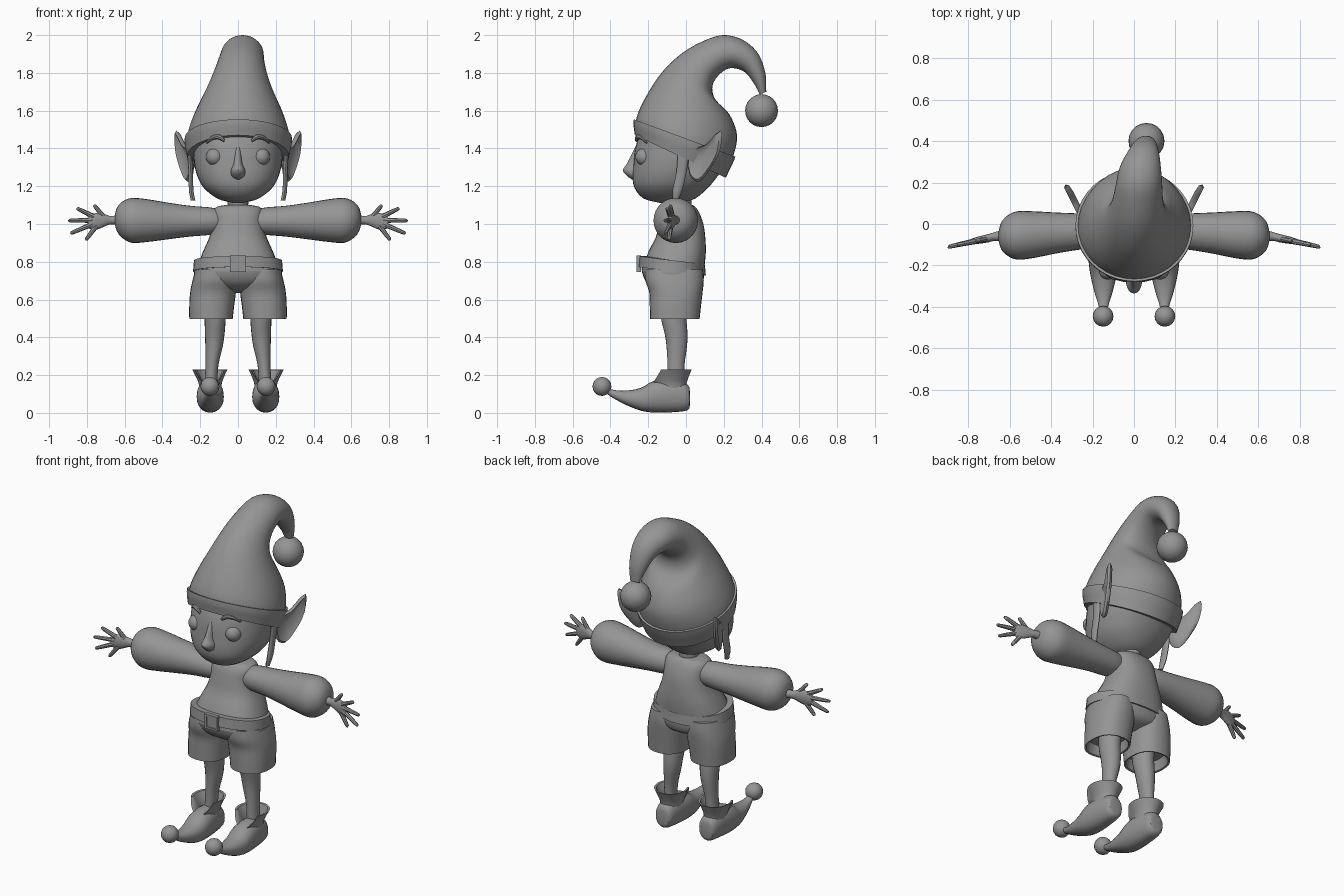
import bpy, bmesh, math
from mathutils import Vector as V

mat = bpy.data.materials.new("plain grey")
mat.diffuse_color = (0.3, 0.3, 0.3, 1)


def finish(name, bm, angle=40):
    bmesh.ops.recalc_face_normals(bm, faces=bm.faces)
    me = bpy.data.meshes.new(name)
    bm.to_mesh(me)
    bm.free()
    me.materials.append(mat)
    ob = bpy.data.objects.new(name, me)
    bpy.context.collection.objects.link(ob)
    bpy.ops.object.select_all(action='DESELECT')
    ob.select_set(True)
    bpy.context.view_layer.objects.active = ob
    bpy.ops.object.shade_smooth_by_angle(angle=math.radians(angle))
    return ob


def refine(rows, k):
    """Catmull-Rom interpolation of number rows."""
    rows = [V(r) for r in rows]
    out = []
    for i in range(len(rows) - 1):
        a, b = rows[i], rows[i + 1]
        p = rows[i - 1] if i else a * 2 - b
        q = rows[i + 2] if i + 2 < len(rows) else b * 2 - a
        for j in range(k):
            t = j / k
            out.append(0.5 * (2 * a + (b - p) * t + (2 * p - 5 * a + 4 * b - q) * t * t
                              + (3 * a - p - 3 * b + q) * t ** 3))
    return out + [rows[-1]]


def loft(name, rings, n=28, power=2.0, shape=None, close=False, caps=True):
    """Skin over rings given as (centre, u axis, v axis)."""
    bm = bmesh.new()
    loops = []
    for c, u, v in rings:
        ring = []
        for i in range(n):
            a = 2 * math.pi * i / n
            ca, sa = math.cos(a), math.sin(a)
            p = c + u * math.copysign(abs(ca) ** (2 / power), ca) \
                + v * math.copysign(abs(sa) ** (2 / power), sa)
            ring.append(bm.verts.new(shape(p, ca, sa) if shape else p))
        loops.append(ring)
    pairs = list(zip(loops, loops[1:]))
    if close:
        pairs.append((loops[-1], loops[0]))
    for a, b in pairs:
        for i in range(n):
            bm.faces.new((a[i], a[(i + 1) % n], b[(i + 1) % n], b[i]))
    if caps and not close:
        bm.faces.new(loops[0])
        bm.faces.new(loops[-1])
    return finish(name, bm)


def level(rows, k=3, s=1):
    """Rows of z, front y, back y, half width, centre x -> level rings."""
    return [(V((s * r[4], (r[1] + r[2]) / 2, r[0])), V((r[3], 0, 0)), V((0, (r[2] - r[1]) / 2, 0)))
            for r in refine(rows, k)]


def ball(name, c, size, seg=20):
    bm = bmesh.new()
    bmesh.ops.create_uvsphere(bm, u_segments=seg, v_segments=seg // 2 + 2, radius=1)
    for v in bm.verts:
        v.co = V(c) + V([a * b for a, b in zip(v.co, size)])
    return finish(name, bm)


def tube(name, rows, n=10, k=3, flat=V((1, 1, 1))):
    """Round tube through rows of x, y, z, radius."""
    pts = refine(rows, k)
    rings = []
    for i, p in enumerate(pts):
        d = (pts[min(i + 1, len(pts) - 1)] - pts[max(i - 1, 0)]).to_3d().normalized()
        ref = V((0, 1, 0)) if abs(d.y) < 0.9 else V((1, 0, 0))
        u = d.cross(ref).normalized()
        rings.append((p.to_3d(), u * p[3] * flat.x, d.cross(u) * p[3] * flat.y))
    return loft(name, rings, n)


# Head and neck
loft("head", level([(1.112, -.14, -.02, .03, 0), (1.135, -.225, .05, .11, 0), (1.19, -.272, .115, .18, 0),
                    (1.25, -.283, .165, .214, 0), (1.32, -.278, .215, .232, 0), (1.40, -.268, .238, .235, 0),
                    (1.48, -.24, .225, .228, 0), (1.56, -.16, .18, .17, 0)]), 36, 2.25)
loft("neck", level([(1.03, -.09, .04, .065, 0), (1.08, -.085, .03, .055, 0), (1.16, -.09, .03, .055, 0)]))

# Nose, a soft wedge widening to the tip
loft("nose", level([(1.235, -.285, -.22, .015, 0), (1.255, -.312, -.22, .036, 0), (1.285, -.335, -.22, .038, 0),
                    (1.32, -.312, -.22, .024, 0), (1.37, -.288, -.22, .018, 0), (1.42, -.262, -.22, .012, 0)]), 16)

# Hat: rows of front y, front z, back y, back z, half width, centre x
hat = [(-.26, 1.465, .20, 1.25, .258, 0), (-.265, 1.55, .25, 1.36, .272, .002), (-.22, 1.66, .27, 1.47, .24, .004),
       (-.13, 1.80, .23, 1.58, .18, .007), (-.02, 1.905, .155, 1.66, .142, .012), (.1, 1.972, .14, 1.73, .122, .018),
       (.2, 2.0, .175, 1.79, .112, .024), (.3, 1.975, .235, 1.825, .10, .03), (.38, 1.905, .31, 1.805, .075, .045),
       (.42, 1.80, .365, 1.735, .05, .055), (.425, 1.70, .39, 1.685, .03, .06)]


def hat_ring(r, grow=0.0):
    f, b = V((r[5], r[0], r[1])), V((r[5], r[2], r[3]))
    h = (b - f) / 2
    return (f + b) / 2, V((r[4] + grow, 0, 0)), h + h.normalized() * grow


rows = refine(hat, 5)
loft("hat", [hat_ring(r) for r in rows], 36)
band = rows[:6]
loft("hat_band", [hat_ring(r, .012) for r in band] + [hat_ring(r, -.02) for r in (band[-1], band[0])], 40, close=True)
ball("hat_pompom", (.06, .40, 1.60), (.087,) * 3)

# Torso and belt
loft("torso", level([(.75, -.235, .095, .225, 0), (.85, -.20, .105, .187, 0), (.93, -.16, .102, .152, 0),
                     (1.0, -.142, .092, .136, 0), (1.06, -.125, .07, .135, 0), (1.09, -.105, .05, .115, 0),
                     (1.10, -.085, .035, .07, 0)]), 32, 2.4)
tilt = lambda p, ca, sa: p + V((0, 0, -.022 * sa))
loft("belt", [(V((0, -.073, z)), V((a, 0, 0)), V((0, a - .06, 0))) for z, a in
              ((.75, .238), (.808, .233), (.808, .20), (.75, .20))], 36, 2.2, tilt, close=True)
bm = bmesh.new()
for x, z, w, h in ((-.036, .79, .006, .044), (.036, .79, .006, .044), (0, .828, .03, .006), (0, .752, .03, .006),
                   (0, .79, .03, .032)):
    cube = bmesh.ops.create_cube(bm, size=2)["verts"]
    for v in cube:
        v.co = V((x + v.co.x * w, -.25 + v.co.y * (.012 if w < .02 or h < .02 else .006), z + v.co.z * h))
finish("belt_buckle", bm, 30)

# Shorts: hips with a rounded seat, then two open legs
loft("shorts_hips", level([(.635, -.10, .0, .04, 0), (.66, -.17, .07, .14, 0), (.70, -.215, .092, .222, 0),
                           (.76, -.235, .096, .232, 0), (.79, -.22, .09, .21, 0)]), 32, 2.3)

for s, side in ((1, "left"), (-1, "right")):
    loft("shorts_leg_" + side, level([(.76, -.215, .09, .10, .125), (.70, -.215, .094, .115, .126),
                                      (.64, -.195, .088, .121, .132), (.57, -.192, .08, .119, .139),
                                      (.497, -.19, .072, .115, .143)], 3, s)
         + level([(.5, -.18, .062, .105, .143), (.56, -.17, .05, .095, .14)], 1, s), 28, 2.3)
    loft("leg_" + side, level([(.62, -.14, .01, .06, .12), (.5, -.132, .003, .056, .121),
                               (.42, -.113, .008, .052, .123), (.35, -.103, .005, .046, .127),
                               (.25, -.098, -.008, .034, .138), (.12, -.10, -.01, .034, .145)], 3, s), 20)

    # Pointed shoe with a curled toe: rows of y, sole z, top z, half width
    foot = refine([(.022, .05, .10, .025), (.008, .014, .15, .052), (-.08, .003, .18, .066), (-.17, .002, .17, .072),
                   (-.24, .012, .132, .064), (-.32, .043, .118, .046), (-.385, .078, .122, .026),
                   (-.43, .108, .142, .015)], 3)
    loft("shoe_" + side, [(V((s * .147, r[0], (r[1] + r[2]) / 2)), V((r[3], 0, 0)), V((0, 0, (r[2] - r[1]) / 2)))
                          for r in foot], 20, 2.2)
    notch = lambda p, ca, sa: p - V((0, 0, max(0, -sa - .55) * .16 * max(0, (p.z - .12) / .1)))
    loft("shoe_cuff_" + side, level([(.10, -.15, .004, .058, .147), (.15, -.158, .002, .060, .147),
                                     (.19, -.168, .014, .074, .148), (.23, -.178, .03, .094, .149)], 3, s)
         + level([(.228, -.165, .018, .082, .149), (.17, -.14, -.002, .05, .147), (.13, -.13, -.01, .04, .147)], 2, s),
         32, 2, notch)
    ball("shoe_pompom_" + side, (s * .149, -.445, .14), (.05,) * 3, 16)

    # Puffed sleeve: rows of x, centre z, half height, centre y, half depth
    sleeve = refine([(.09, 1.015, .06, -.035, .065), (.15, 1.015, .073, -.035, .078), (.25, 1.015, .081, -.036, .086),
                     (.37, 1.016, .097, -.043, .098), (.48, 1.018, .113, -.051, .112), (.56, 1.019, .119, -.055, .117),
                     (.61, 1.022, .098, -.056, .097), (.64, 1.024, .065, -.057, .065), (.652, 1.024, .025, -.058, .025)], 3)
    loft("sleeve_" + side, [(V((s * r[0], r[3], r[1])), V((0, r[4], 0)), V((0, 0, r[2]))) for r in sleeve], 28)

    # Hand: flat palm and five spread fingers
    palm = refine([(.62, -.055, 1.022, .03, .03), (.67, -.06, 1.02, .022, .021), (.70, -.068, 1.02, .03, .02),
                   (.745, -.077, 1.015, .044, .018), (.785, -.085, 1.01, .036, .013), (.795, -.087, 1.01, .02, .008)], 3)
    loft("palm_" + side, [(V((s * r[0], r[1], r[2])), V((0, r[4], 0)), V((0, 0, r[3]))) for r in palm], 16)
    for name, x0, z0, x1, z1 in (("thumb", .705, 1.03, .762, 1.1), ("index_finger", .765, 1.04, .852, 1.083),
                                 ("middle_finger", .77, 1.02, .897, 1.018), ("ring_finger", .77, 1.0, .886, .95),
                                 ("little_finger", .75, .99, .806, .915)):
        y0, y1 = -.07 - .2 * (x0 - .7), -.07 - .2 * (x1 - .7)
        tube(name + "_" + side, [(s * x0, y0, z0, .014), (s * (x0 + x1) / 2, (y0 + y1) / 2, (z0 + z1) / 2, .012),
                                 (s * (.06 * x0 + .94 * x1), y1, .06 * z0 + .94 * z1, .0095),
                                 (s * x1, y1, z1, .004)], 8, 2)

    # Eye and brow
    ball("eye_" + side, (s * .124, -.222, 1.355), (.046, .046, .046))
    tube("eyebrow_" + side, [(s * .072, -.262, 1.44, .007), (s * .10, -.255, 1.461, .013),
                             (s * .135, -.232, 1.457, .012), (s * .165, -.208, 1.43, .005)], 8)

    # Leaf-shaped ear swept back and out, hollowed on the outer face
    edge = refine([(.01, 1.36), (.05, 1.40), (.11, 1.425), (.185, 1.495), (.18, 1.39), (.135, 1.30),
                   (.07, 1.225), (.02, 1.26), (.01, 1.36)], 3)[:-1]
    bm = bmesh.new()
    place = lambda y, z, d: V((s * (.235 + .5 * y + d), y - .5 * d, z))
    mid = V((.085, 1.355))
    loops = []
    for f, d in ((.6, -.016), (.9, -.012), (1, 0), (.9, .012), (.65, .002)):
        loops.append([bm.verts.new(place(*(mid + (p - mid) * f), d)) for p in edge])
    n = len(edge)
    for a, b in zip(loops, loops[1:]):
        for i in range(n):
            bm.faces.new((a[i], a[(i + 1) % n], b[(i + 1) % n], b[i]))
    for ring, d in ((loops[0], -.016), (loops[-1], -.004)):
        c = bm.verts.new(place(*mid, d))
        for i in range(n):
            bm.faces.new((ring[i], ring[(i + 1) % n], c))
    finish("ear_" + side, bm, 60)

    # Lock of hair hanging in front of the ear
    lock = refine([(1.43, .252, -.01, .045), (1.36, .255, -.015, .031), (1.27, .25, -.025, .027),
                   (1.18, .248, -.045, .026), (1.125, .238, -.055, .014)], 3)
    loft("side_lock_" + side, [(V((s * r[1], r[2], r[0])), V((.012, 0, 0)), V((0, r[3], 0))) for r in lock], 12)
